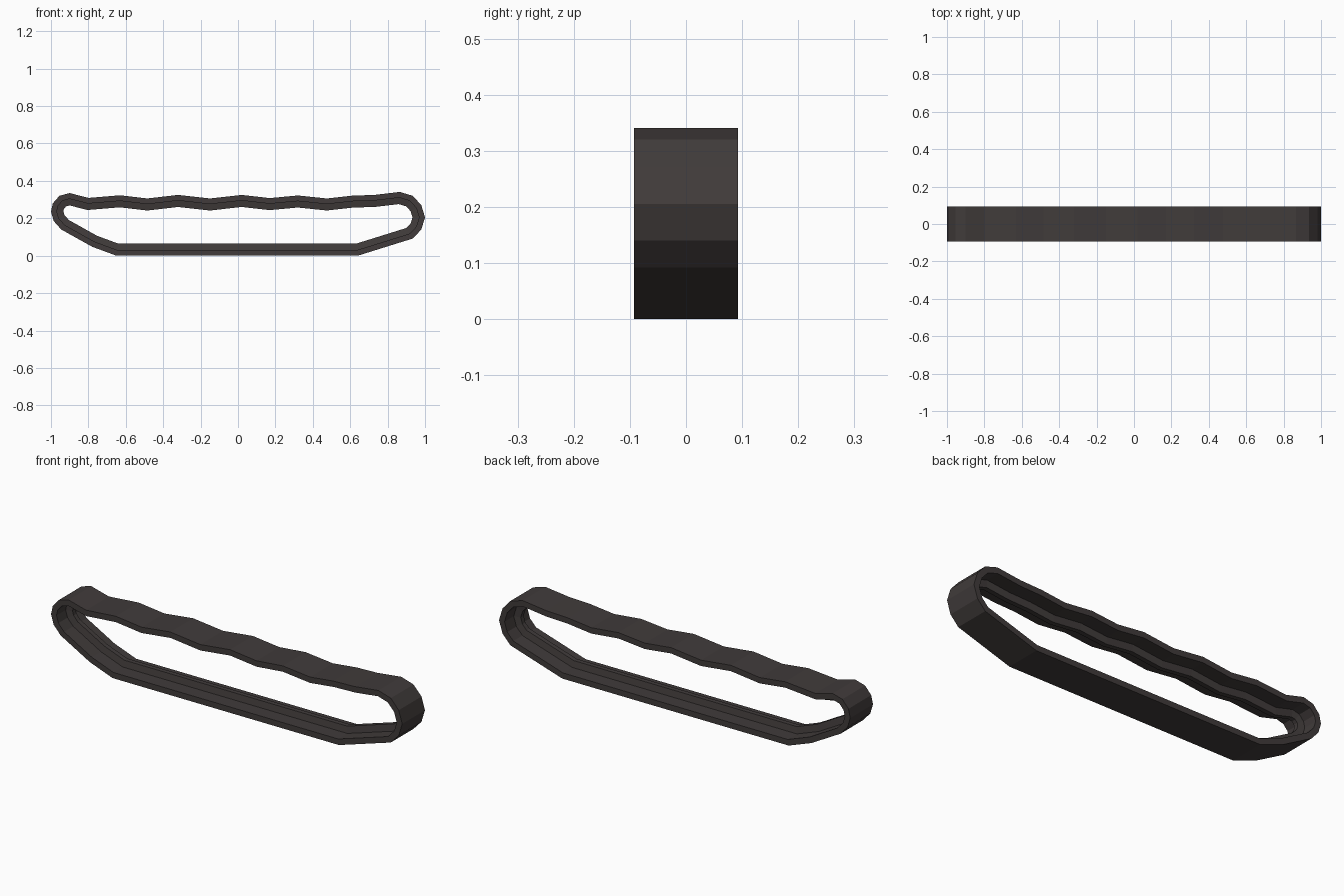
import bpy, bmesh
from mathutils import Vector

if "Cube" in bpy.data.objects:
    bpy.data.objects.remove(bpy.data.objects["Cube"])

# Outer side outline of the track loop (x, z), counter-clockwise from the front
PATH = [(-0.90, 0.335), (-0.955, 0.32), (-0.99, 0.28), (-1.0, 0.235), (-0.985, 0.185),
        (-0.945, 0.14), (-0.78, 0.048), (-0.65, 0.0), (0.64, 0.0), (0.935, 0.092),
        (0.98, 0.14), (1.0, 0.205), (0.98, 0.27), (0.935, 0.32), (0.865, 0.341),
        (0.73, 0.325), (0.61, 0.321), (0.475, 0.306), (0.32, 0.322), (0.17, 0.308),
        (0.02, 0.325), (-0.15, 0.306), (-0.32, 0.325), (-0.485, 0.306),
        (-0.63, 0.323), (-0.80, 0.309)]

# Cross-section (y, inward depth): flat belt with a central guide ridge
W, BELT, RIDGE = 0.0925, 0.03, 0.064
SECTION = [(-W, 0), (W, 0), (W, BELT), (0.018, BELT), (0.012, RIDGE),
           (-0.012, RIDGE), (-0.018, BELT), (-W, BELT)]


def inward(i):
    """Mitred inward offset direction at path point i."""
    p = [Vector(PATH[(i + k) % len(PATH)]) for k in (-1, 0, 1)]
    a, b = (p[1] - p[0]).normalized(), (p[2] - p[1]).normalized()
    na, nb = Vector((-a.y, a.x)), Vector((-b.y, b.x))
    return (na + nb) / (1 + na.dot(nb))


# Sweep the section around the loop
bm = bmesh.new()
rings = []
for i, (x, z) in enumerate(PATH):
    n = inward(i)
    rings.append([bm.verts.new((x + n.x * d, y, z + n.y * d)) for y, d in SECTION])
m = len(SECTION)
for i, ring in enumerate(rings):
    nxt = rings[(i + 1) % len(rings)]
    for j in range(m):
        k = (j + 1) % m
        bm.faces.new((ring[j], ring[k], nxt[k], nxt[j]))
bmesh.ops.recalc_face_normals(bm, faces=bm.faces)

mesh = bpy.data.meshes.new("track_belt")
bm.to_mesh(mesh)
bm.free()

# Dark warm grey metal
mat = bpy.data.materials.new("dark_track_grey")
mat.diffuse_color = (0.052, 0.044, 0.043, 1)
mat.use_nodes = True
mat.node_tree.nodes["Principled BSDF"].inputs["Base Color"].default_value = mat.diffuse_color
mesh.materials.append(mat)
bpy.context.collection.objects.link(bpy.data.objects.new("track_belt", mesh))
